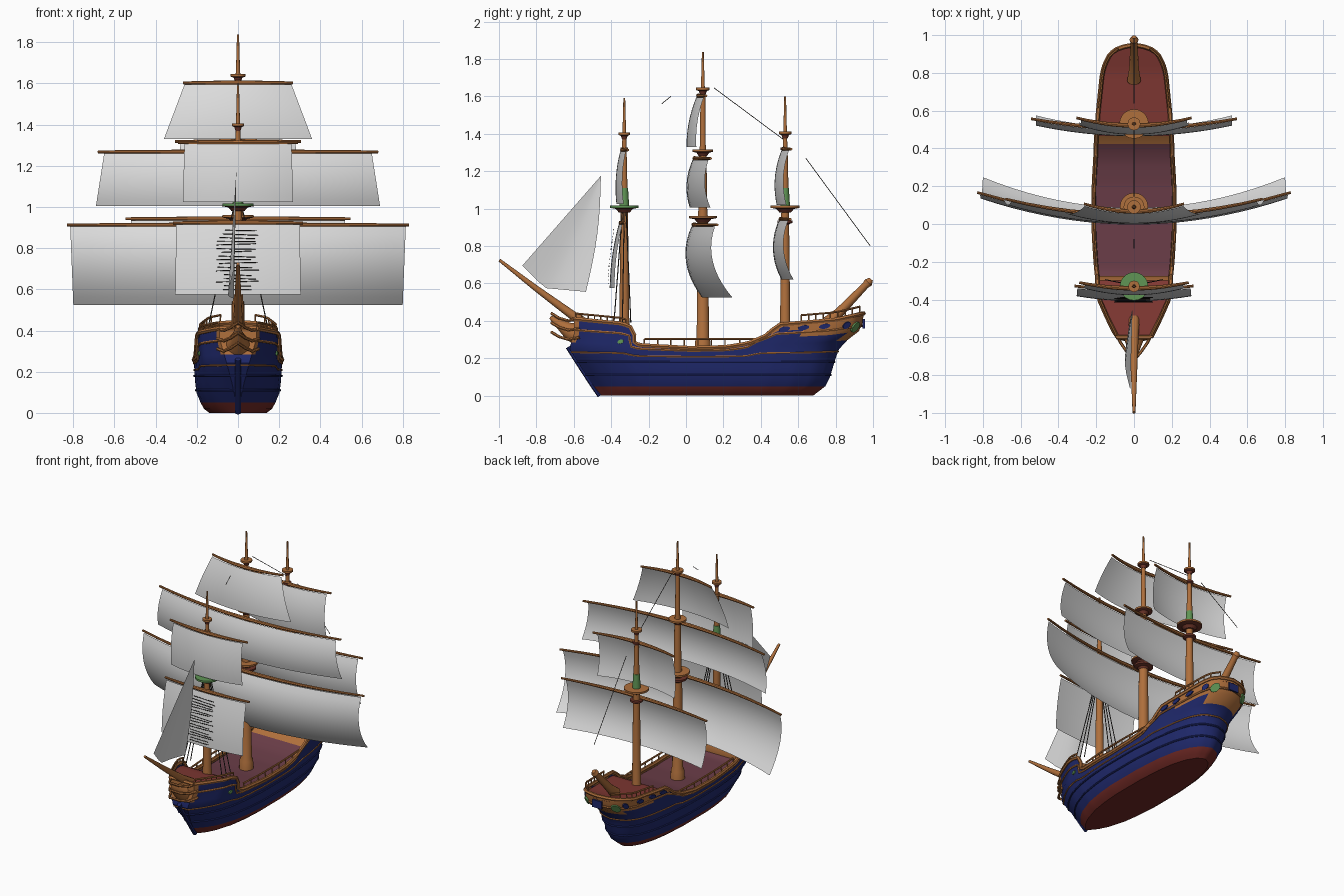
import bpy, bmesh, math, random
from mathutils import Vector

if "Cube" in bpy.data.objects:
    bpy.data.objects.remove(bpy.data.objects["Cube"])
random.seed(4)

# Materials
COL = dict(navy=(.014, .022, .15), wood=(.43, .16, .045), keel_red=(.16, .022, .018), deck_red=(.22, .04, .033),
           main_deck=(.14, .045, .062), green=(.115, .3, .09), rope=(.05, .045, .04), dark_wood=(.15, .035, .022),
           canvas=(.72, .72, .72))
MAT = {}
for n, c in COL.items():
    MAT[n] = bpy.data.materials.new(n)
    MAT[n].diffuse_color = (*c, 1)


def mesh(name, verts, faces, mats, rule=None):
    me = bpy.data.meshes.new(name)
    me.from_pydata([tuple(v) for v in verts], [], faces)
    bm = bmesh.new()
    bm.from_mesh(me)
    bmesh.ops.remove_doubles(bm, verts=bm.verts, dist=1e-5)
    bmesh.ops.recalc_face_normals(bm, faces=bm.faces)
    if rule:
        for f in bm.faces:
            f.material_index = rule(f.calc_center_median(), f.normal)
    bm.to_mesh(me)
    bm.free()
    for m in mats:
        me.materials.append(MAT[m])
    ob = bpy.data.objects.new(name, me)
    bpy.context.collection.objects.link(ob)
    return ob


def tube(name, pts, radii, mat='wood', n=8, rule=None):
    """Round bar through points, with a radius at each point."""
    pts = [Vector(p) for p in pts]
    if not isinstance(radii, (list, tuple)):
        radii = [radii] * len(pts)
    vs, fs = [], []
    for i, p in enumerate(pts):
        t = (pts[min(i + 1, len(pts) - 1)] - pts[max(i - 1, 0)]).normalized()
        a = t.cross(Vector((0, 0, 1)) if abs(t.z) < .9 else Vector((0, 1, 0))).normalized()
        b = t.cross(a)
        for k in range(n):
            q = 2 * math.pi * k / n
            vs.append(p + radii[i] * (a * math.cos(q) + b * math.sin(q)))
    for i in range(len(pts) - 1):
        for k in range(n):
            j = (k + 1) % n
            fs.append((i * n + k, i * n + j, (i + 1) * n + j, (i + 1) * n + k))
    fs += [tuple(range(n)), tuple(range(len(vs) - n, len(vs)))]
    return mesh(name, vs, fs, mat if isinstance(mat, list) else [mat], rule)


def interp(tab, x):
    if x <= tab[0][0]:
        return tab[0][1]
    for (a, p), (b, q) in zip(tab, tab[1:]):
        if x <= b:
            return p + (q - p) * (x - a) / (b - a)
    return tab[-1][1]


# Hull lines: sheer, stem, stern, beam and two plan shapes
SHEER = [(-.6, .41), (-.34, .385), (-.29, .365), (-.25, .29), (-.2, .27), (.1, .255), (.3, .26), (.42, .28),
         (.46, .33), (.5, .38), (.8, .405), (.95, .44)]
STEM = [(0, -.46), (.05, -.495), (.15, -.56), (.26, -.63), (.31, -.6), (.42, -.6)]
STERN = [(0, .68), (.05, .745), (.1, .77), (.2, .8), (.28, .83), (.32, .91), (.38, .945), (.45, .95)]
BEAM = [(0, .14), (.02, .165), (.05, .182), (.1, .202), (.18, .211), (.25, .212), (.45, .208)]
PLAN_TOP = [(0, .43), (.065, .67), (.13, .88), (.19, .93), (.26, .96), (.39, 1), (.55, 1.01), (.65, .97), (.77, .91),
            (.9, .81), (.935, .74), (.97, .6), (.99, .38), (1, 0)]
PLAN_LOW = [(0, 0.03), (.05, .36), (.1, .57), (.2, .82), (.3, .94), (.4, 1), (.6, 1), (.75, .92), (.85, .79), (.93, .58),
            (.98, .32), (1, 0)]


def P(u, L, side=1):
    """Hull point: u from bow to stern, L 0..1 keel to waterline area, 1..2 up to the sheer."""
    S = interp(SHEER, -.6 + 1.55 * u)
    z = .2 * L if L <= 1 else .2 + (S - .2) * (L - 1)
    yf, yb = interp(STEM, z), interp(STERN, z)
    t = min(1, z / .36) ** 1.4
    s = interp(PLAN_LOW, u) * (1 - t) + interp(PLAN_TOP, u) * t
    return Vector((side * interp(BEAM, z) * s, yf + (yb - yf) * u, z))


def U(y):
    return (y + .6) / 1.55


US = [i / 56 for i in range(55)] + [.975, .985, .993, 1]
LV = [0, .1, .25, .5, .75, 1, 1.2, 1.4, 1.6, 1.8, 2]
ring = [(u, 1) for u in US] + [(u, -1) for u in reversed(US)]
R = len(ring)
hv = [P(u, L, s) for L in LV for u, s in ring]
hf = [(i * R + k, i * R + (k + 1) % R, (i + 1) * R + (k + 1) % R, (i + 1) * R + k)
      for i in range(len(LV) - 1) for k in range(R)] + [tuple(range(R))]


def hull_rule(c, n):
    if c.z < .05:
        return 1
    if (c.y > .47 and c.z > .335) or (c.y > .83 and c.z > .29) or (c.y < -.585 and c.z > .29):
        return 2
    return 0


mesh('hull', hv, hf, ['navy', 'keel_red', 'wood'], hull_rule)

# Decks, stepping with the sheer
dv = [Vector((P(u, 2, s).x * .98, P(u, 2).y, P(u, 2).z - .022)) for u in US for s in (1, -1)]
mesh('decks', dv, [(2 * i, 2 * i + 1, 2 * i + 3, 2 * i + 2) for i in range(len(US) - 1)],
     ['deck_red', 'main_deck', 'wood'],
     lambda c, n: 2 if abs(n.z) < .8 else (1 if -.28 < c.y < .46 else 0))

# Cap rail, wales and strakes
for nm, L, r, m in [('cap_rail', 2, .012, 'wood'), ('upper_wale', 1.72, .007, 'wood'), ('lower_wale', 1.15, .005, 'wood'),
                    ('strake_high', .9, .006, 'navy'), ('strake_low', .55, .006, 'navy')]:
    tube(nm, [P(u, L, s) for u, s in ring[:len(US)] + ring[len(US) + 1:]] + [P(0, L)], r, m, 6)

# Hand rails on posts
for s in (1, -1):
    for nm, y0, y1, h in [('waist', -.17, .45, .04), ('poop', .62, .93, .04), ('forecastle', -.59, -.32, .03)]:
        pts = [P(U(y0 + (y1 - y0) * i / 8), 2, s) for i in range(9)]
        top = [Vector((p.x * .98, p.y, (.302 if nm == 'waist' else p.z + h))) for p in pts]
        tube(nm + '_hand_rail', top, .006, n=6)
        for p, q in zip(pts, top):
            tube(nm + '_post', [p, q + Vector((0, 0, .001))], .004, n=5)


# Windows: thin plates on the hull skin
def plate(name, u, L, s, w, h, mat, d=.007):
    p = P(u, L, s)
    tu = (P(min(u + .004, 1), L, s) - P(u - .004, L, s)).normalized()
    tv = (P(u, L + .08, s) - P(u, L - .08, s)).normalized()
    n = tu.cross(tv).normalized() * s
    if n.x * s < 0:
        n = -n
    vs = [p + n * k + tu * w * math.cos(a) + tv * h * math.sin(a)
          for k in (-.002, d) for a in [2 * math.pi * i / 14 for i in range(14)]]
    fs = [(i, (i + 1) % 14, 14 + (i + 1) % 14, 14 + i) for i in range(14)] + [tuple(range(14)), tuple(range(14, 28))]
    mesh(name, vs, fs, [mat])


for s in (1, -1):
    for y in (.54, .64, .75):
        plate('side_window', U(y), 1.85, s, .03, .015, 'navy')
    plate('quarter_window', .945, 1.8, s, .022, .02, 'navy')
    plate('green_quarter_panel', .978, 1.72, s, .03, .03, 'green')
    plate('green_bow_port', U(-.32), 1.5, s, .014, .014, 'green')
v = [(x, y, z) for y in (.945, .956) for x, z in ((-.035, .36), (.035, .36), (.035, .41), (-.035, .41))]
mesh('stern_window', v, [(0, 1, 2, 3), (4, 5, 6, 7), (0, 1, 5, 4), (1, 2, 6, 5), (2, 3, 7, 6), (3, 0, 4, 7)], ['navy'])

# Stem post, beak head, bowsprit and stern boom
tube('stem_post', [(0, y, z) for z, y in STEM[:4]], .014, 'navy')
tube('beak', [(0, -.58, .33), (0, -.63, .35), (0, -.68, .385), (0, -.725, .42)], [.065, .045, .025, .01], n=10)
for s in (1, -1):
    for z in (.31, .36, .41):
        tube('beak_rail', [(s * .1, -.57, z), (s * .07, -.63, z - .01), (s * .035, -.68, z + .005), (0, -.72, z + .03)],
             .008, n=6)
tube('bowsprit', [(0, -.5, .36), (0, -.6, .425), (0, -.8, .572), (0, -.998, .725)], [.03, .024, .016, .008], n=12)
tube('stern_boom', [(0, .76, .39), (0, .82, .445), (0, .96, .59), (0, .975, .605), (0, .99, .622)],
     [.036, .026, .019, .024, .012], n=12)


# Masts with tops
def mast(name, y, prof, tops):
    tube(name, [(0, y, z) for z, r in prof], [r for z, r in prof], n=14)
    for z, r, m in tops:
        tube(name + '_top', [(0, y, z - .03), (0, y, z - .012), (0, y, z - .006), (0, y, z + .006)],
             [r * .4, r * .6, r, r], [m, 'dark_wood'], 20, lambda c, n, z=z: 1 if c.z < z - .005 else 0)


mast('main_mast', .09, [(.22, .046), (.29, .042), (.31, .034), (.95, .028), (1.0, .024), (1.3, .02), (1.34, .016),
                        (1.63, .013), (1.66, .01), (1.838, .005)],
     [(.955, .075, 'wood'), (.915, .06, 'dark_wood'), (1.31, .055, 'wood'), (1.64, .036, 'wood')])
mast('fore_mast', -.33, [(.35, .03), (.42, .027), (1.0, .02), (1.3, .013), (1.4, .01), (1.59, .005)],
     [(1.01, .075, 'green'), (1.32, .02, 'wood'), (1.4, .03, 'wood')])
mast('mizzen_mast', .53, [(.34, .034), (.37, .028), (1.0, .021), (1.3, .014), (1.4, .01), (1.6, .005)],
     [(1.01, .078, 'wood'), (.93, .04, 'dark_wood'), (1.32, .024, 'dark_wood'), (1.405, .034, 'wood')])
for y in (-.33, .53):
    tube('green_mast_sleeve', [(0, y, 1.015), (0, y, 1.11)], [.026, .02], 'green', 12)


# Square sails: centre line y at top, middle and bottom, swept back toward the ends
def sail(name, wt, wb, zt, zb, yc, sweep, yard):
    nx, nz = 20, 10
    vs = []
    for j in range(nz + 1):
        t = j / nz
        y = yc[0] * (1 - t) * (1 - 2 * t) + yc[1] * 4 * t * (1 - t) + yc[2] * t * (2 * t - 1)
        for i in range(nx + 1):
            k = 2 * i / nx - 1
            vs.append((k * (wt + (wb - wt) * t), y + sweep * (1 + .3 * t) * k * k, zt + (zb - zt) * t))
    fs = [(j * (nx + 1) + i, j * (nx + 1) + i + 1, (j + 1) * (nx + 1) + i + 1, (j + 1) * (nx + 1) + i)
          for j in range(nz) for i in range(nx)]
    mesh(name, vs, fs, ['canvas'])
    ks = [i / 6 for i in range(-6, 7)]
    tube(name + '_yard', [(k * yard, yc[0] + .012 + sweep * k * k, zt + .008) for k in ks],
         [.013 - .006 * abs(k) for k in ks])


sail('main_course', .815, .8, .905, .525, (.03, 0, .085), .125, .83)
sail('main_topsail', .65, .69, 1.26, 1.005, (.035, .003, .02), .085, .68)
sail('main_topgallant', .26, .36, 1.595, 1.33, (.055, .015, .003), .04, .265)
sail('fore_course', .3, .305, .915, .575, (-.36, -.395, -.408), .02, .315)
sail('fore_topsail', .26, .268, 1.305, 1.025, (-.352, -.375, -.372), .03, .29)
sail('mizzen_course', .52, .52, .935, .62, (.495, .465, .51), .05, .545)
sail('mizzen_topsail', .28, .29, 1.31, 1.02, (.51, .475, .485), .04, .305)

# Jib: slightly bellied four-cornered cloth
A, B, C, D = [Vector(p) for p in ((-.008, -.455, 1.175), (-.02, -.875, .695), (-.03, -.755, .575), (-.02, -.535, .555))]
jv = []
for j in range(9):
    t = j / 8
    for i in range(9):
        k = i / 8
        low = B.lerp(C, k * 2.86) if k < .35 else C.lerp(D, (k - .35) / .65)
        p = A.lerp(low, max(t, .001))
        p.x -= .02 * math.sin(math.pi * k) * t
        p.y += .03 * math.sin(math.pi * t) * k * .7
        jv.append(p)
mesh('jib', jv, [(j * 9 + i, j * 9 + i + 1, j * 9 + i + 10, j * 9 + i + 9) for j in range(8) for i in range(8)],
     ['canvas'])

# Rigging: shrouds, rungs and stays
for s in (1, -1):
    for dy in (-.045, 0, .045):
        tube('fore_shroud', [(s * .15, -.34 + dy, .39), (s * .02, -.33 + dy * .2, 1.0)], .003, 'rope', 5)
for i in range(17):
    z = .6 + .018 * i
    a, b = random.uniform(.06, .11), random.uniform(.06, .11)
    y = -.413 + .03 * max(0, (z - .68) / .24)
    tube('rung', [(-a, y, z), (b, y, z + random.uniform(-.008, .008))], .0022, 'rope', 5)
for a, b in [((0, .15, 1.645), (0, .52, 1.37)), ((0, .64, 1.27), (0, .985, .8)), ((0, -.13, 1.56), (0, -.08, 1.6))]:
    tube('stay', [a, b], .002, 'rope', 5)

# Smooth shading with sharp edges kept
obs = list(bpy.context.scene.objects)
for o in obs:
    o.select_set(True)
bpy.context.view_layer.objects.active = obs[0]
bpy.ops.object.shade_smooth_by_angle(angle=math.radians(35))

for m in bpy.data.materials:
    if m.users and not m.is_grease_pencil:
        m.use_nodes = True
        m.node_tree.nodes["Principled BSDF"].inputs["Base Color"].default_value = m.diffuse_color
